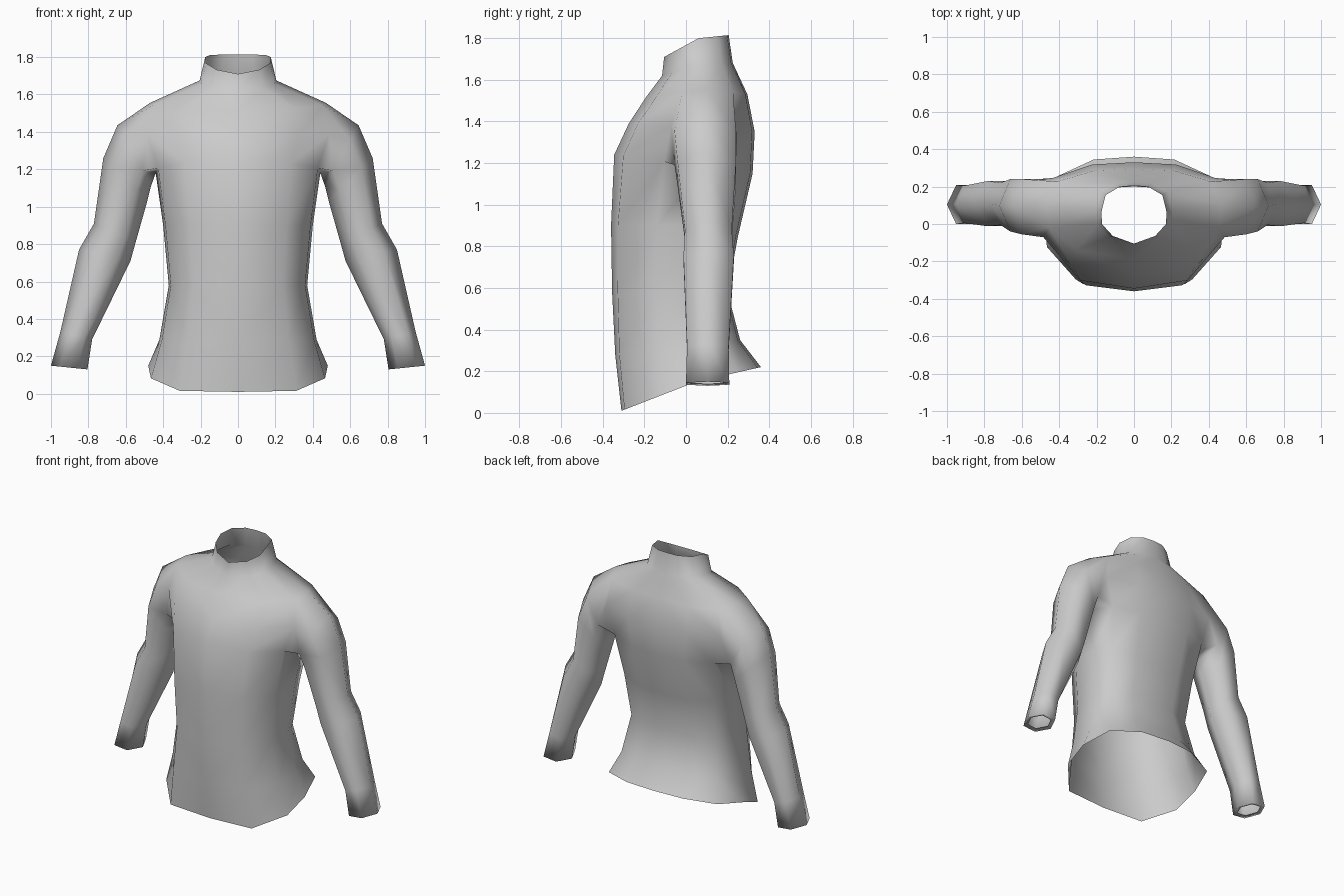
import bpy, bmesh
from mathutils import Vector

if "Cube" in bpy.data.objects:
    bpy.data.objects.remove(bpy.data.objects["Cube"])

# Torso rows, hem to collar: half width, side y, side z, front y, front z, back y, back z, front squareness
ROWS = [
    (.48, .05, .15, -.31, .01, .36, .22, .96),
    (.42, .05, .29, -.34, .28, .26, .35, .95),
    (.37, .03, .58, -.355, .58, .20, .58, .93),
    (.40, .05, .90, -.36, .90, .25, .85, .92),
    (.44, .09, 1.18, -.345, 1.24, .32, 1.15, .90),
    (.50, .09, 1.38, -.275, 1.39, .33, 1.35, .88),
    (.47, .10, 1.555, -.19, 1.52, .295, 1.53, .82),
    (.205, .07, 1.675, -.115, 1.62, .225, 1.68, .75),
    (.175, .06, 1.80, -.105, 1.71, .205, 1.815, .75),
]
# Sleeve rings: outer x, outer z, inner x, inner z, front y, back y
SLEEVE = [
    (.645, 1.435, .465, 1.11, -.055, .24),
    (.72, 1.26, .485, 1.03, -.04, .24),
    (.77, .91, .55, .80, -.005, .22),
    (.85, .77, .575, .71, -.012, .23),
    (.95, .33, .78, .29, .005, .205),
    (1.0, .15, .805, .13, 0, .208),
]

bm = bmesh.new()


def torso_row(w, yc, zs, yf, zf, yb, zb, p):
    """Seven points from front centre round the side to back centre."""
    pts = []
    for kx, t in ((0, -1), (.65, -p), (.97, -.5 * p), (1, 0), (.87, .65), (.45, .95), (0, 1)):
        y_end, z_end = (yf, zf) if t < 0 else (yb, zb)
        pts.append(bm.verts.new((w * kx, yc + (y_end - yc) * abs(t), zs + (z_end - zs) * abs(t))))
    return pts


def sleeve_ring(ox, oz, ix, iz, y0, y1):
    """Six-sided ring starting at the inner corner, going round the front."""
    ym = (y0 + y1) / 2
    return [bm.verts.new((ix + (ox - ix) * t, y, iz + (oz - iz) * t))
            for t, y in ((0, ym), (.25, y0), (.75, y0), (1, ym), (.75, y1), (.25, y1))]


def bridge(a, b):
    """Join two closed loops; repeated vertices give triangles."""
    for i in range(len(a)):
        j = (i + 1) % len(a)
        bm.faces.new(list(dict.fromkeys((a[i], a[j], b[j], b[i]))))


# Torso and collar, leaving an armhole
grid = [torso_row(*r) for r in ROWS]
for r in range(len(grid) - 1):
    for c in range(6):
        if r in (4, 5) and c in (2, 3):
            continue
        bm.faces.new((grid[r][c], grid[r][c + 1], grid[r + 1][c + 1], grid[r + 1][c]))

# Sleeve joined to the armhole
armhole = [grid[r][c] for r, c in ((4, 3), (4, 2), (5, 2), (6, 2), (6, 3), (6, 4), (5, 4), (4, 4))]
rings = [sleeve_ring(*s) for s in SLEEVE]
bridge(armhole, [rings[0][i] for i in (0, 1, 1, 2, 3, 4, 5, 5)])
for a, b in zip(rings, rings[1:]):
    bridge(a, b)

# Narrow turned-in cuff rim
cuff = rings[-1]
mid = sum((v.co for v in cuff), Vector()) / 6
bridge(cuff, [bm.verts.new(mid + (v.co - mid) * .72 + Vector((0, 0, .006))) for v in cuff])

bmesh.ops.delete(bm, geom=[v for v in bm.verts if not v.link_faces], context='VERTS')
bmesh.ops.recalc_face_normals(bm, faces=bm.faces)

# Mirror to the other half and weld the centre seam
copy = bmesh.ops.duplicate(bm, geom=bm.verts[:] + bm.edges[:] + bm.faces[:])["geom"]
for v in (g for g in copy if isinstance(g, bmesh.types.BMVert)):
    v.co.x = -v.co.x
bmesh.ops.reverse_faces(bm, faces=[g for g in copy if isinstance(g, bmesh.types.BMFace)])
bmesh.ops.remove_doubles(bm, verts=bm.verts, dist=.0005)
bmesh.ops.recalc_face_normals(bm, faces=bm.faces)
for f in bm.faces:
    f.smooth = True

mesh = bpy.data.meshes.new("shirt")
bm.to_mesh(mesh)
bm.free()
shirt = bpy.data.objects.new("shirt", mesh)
bpy.context.collection.objects.link(shirt)
